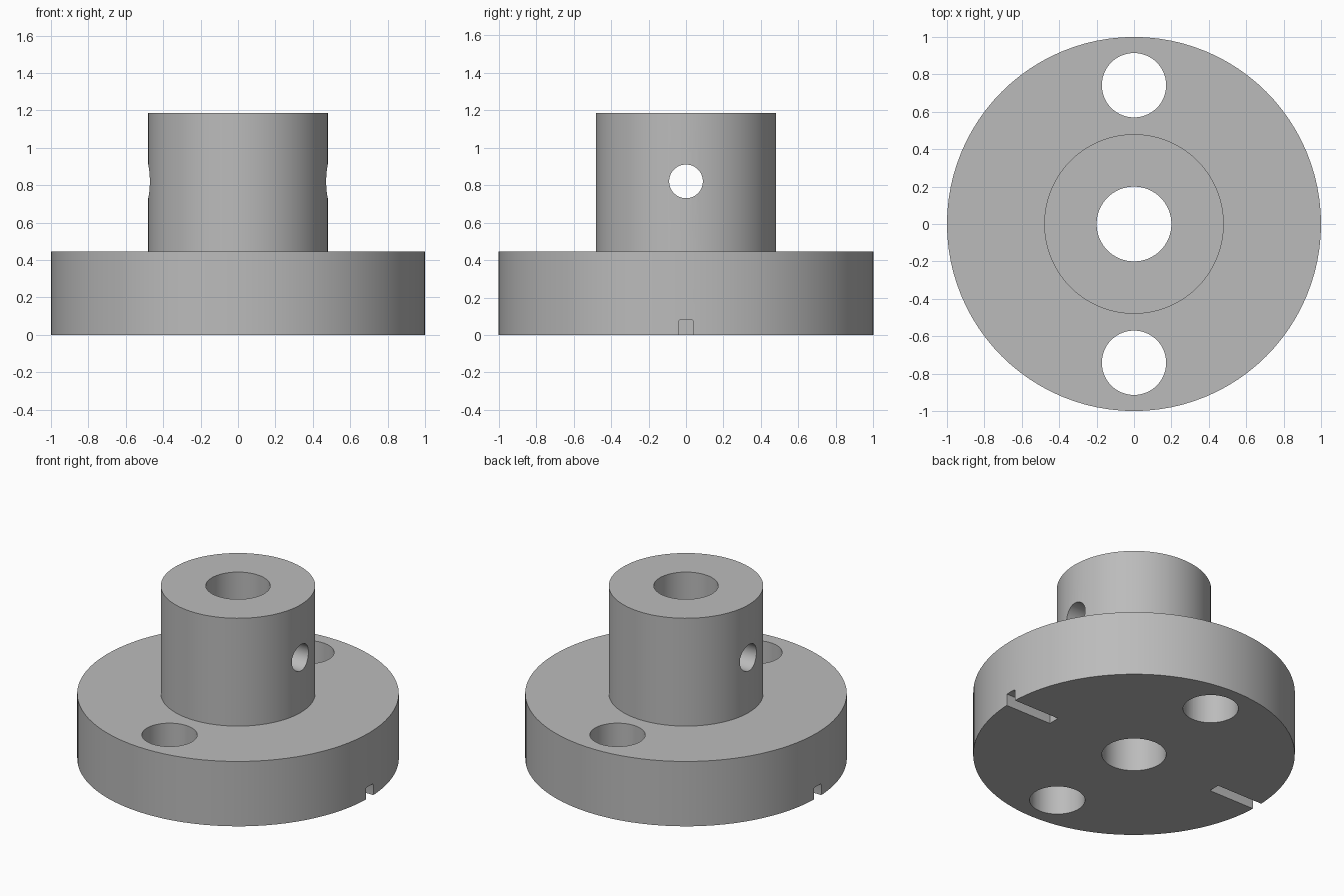
import bpy, bmesh, math
from mathutils import Matrix

if "Cube" in bpy.data.objects:
    bpy.data.objects.remove(bpy.data.objects["Cube"], do_unlink=True)

GREY = (0.5, 0.5, 0.5, 1)
steel = bpy.data.materials.new("plain grey")
steel.use_nodes = True
steel.diffuse_color = GREY
steel.node_tree.nodes["Principled BSDF"].inputs["Base Color"].default_value = GREY


def make_object(name, bm):
    bmesh.ops.recalc_face_normals(bm, faces=bm.faces)
    mesh = bpy.data.meshes.new(name)
    bm.to_mesh(mesh)
    bm.free()
    mesh.materials.append(steel)
    obj = bpy.data.objects.new(name, mesh)
    bpy.context.collection.objects.link(obj)
    return obj


def lathe(name, profile, steps=96):
    """Revolve a closed (radius, height) profile around z."""
    bm = bmesh.new()
    verts = [bm.verts.new((r, 0, z)) for r, z in profile]
    edges = [bm.edges.new((a, b)) for a, b in zip(verts, verts[1:] + verts[:1])]
    bmesh.ops.spin(bm, geom=verts + edges, cent=(0, 0, 0), axis=(0, 0, 1),
                   angle=math.tau, steps=steps)
    bmesh.ops.remove_doubles(bm, verts=bm.verts, dist=0.0001)
    return make_object(name, bm)


def cylinder_cutter(name, radius, depth, matrix):
    bm = bmesh.new()
    bmesh.ops.create_cone(bm, cap_ends=True, segments=64, radius1=radius,
                          radius2=radius, depth=depth, matrix=matrix)
    return make_object(name, bm)


def slot_cutter(name, side):
    """Radial key slot, with slightly rounded upper corners."""
    bm = bmesh.new()
    bmesh.ops.create_cube(bm, size=1, matrix=Matrix.Translation((side * 0.9, 0, 0))
                          @ Matrix.Diagonal((0.5, 0.08, 0.16, 1)))
    top = [e for e in bm.edges if all(v.co.z > 0 for v in e.verts)
           and abs(e.verts[0].co.x - e.verts[1].co.x) > 0.1]
    bmesh.ops.bevel(bm, geom=top, offset=0.01, segments=3, profile=0.5, affect='EDGES')
    return make_object(name, bm)


# Flange, hub and central bore in one turned profile
body = lathe("flanged_hub", [(0.2, 0), (1, 0), (1, 0.445), (0.48, 0.445),
                             (0.48, 1.185), (0.2, 1.185)])

# Cross hole, bolt holes and underside slots
cutters = [cylinder_cutter("cross_hole_cutter", 0.09, 1.4,
                           Matrix.Translation((0, 0, 0.82)) @ Matrix.Rotation(math.pi / 2, 4, 'Y'))]
for side, label in ((-1, "a"), (1, "b")):
    cutters.append(cylinder_cutter("bolt_hole_cutter_" + label, 0.172, 1.6,
                                   Matrix.Translation((0, side * 0.742, 0.2))))
    cutters.append(slot_cutter("slot_cutter_" + label, side))

bpy.ops.object.select_all(action='DESELECT')
body.select_set(True)
bpy.context.view_layer.objects.active = body
for cutter in cutters:
    mod = body.modifiers.new(cutter.name, 'BOOLEAN')
    mod.operation = 'DIFFERENCE'
    mod.solver = 'EXACT'
    mod.object = cutter
    bpy.ops.object.modifier_apply(modifier=mod.name)
    bpy.data.objects.remove(cutter, do_unlink=True)

bpy.ops.object.shade_smooth_by_angle(angle=math.radians(30))
